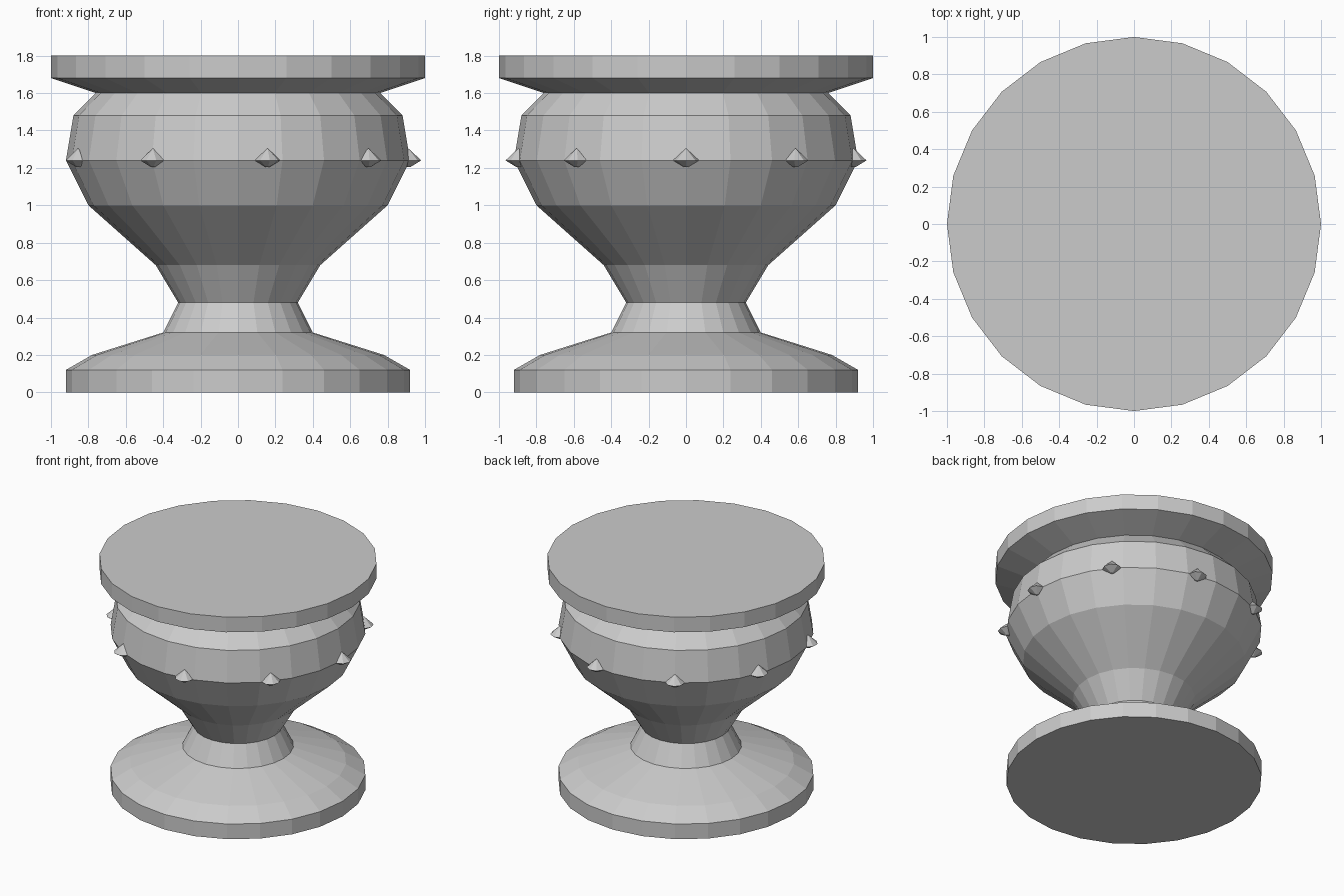
import bpy, math

if "Cube" in bpy.data.objects:
    bpy.data.objects.remove(bpy.data.objects["Cube"])

stone = bpy.data.materials.new("grey stone")
stone.diffuse_color = (0.6, 0.6, 0.6, 1)
stone.use_nodes = True
stone.node_tree.nodes["Principled BSDF"].inputs["Base Color"].default_value = stone.diffuse_color


def lathe(name, profile, sides, centre=(0, 0), turn=0.0):
    """Spin (radius, height) pairs into a closed faceted solid."""
    cx, cy = centre
    verts, faces = [], []
    for r, z in profile:
        for i in range(sides):
            a = turn + math.tau * i / sides
            verts.append((cx + r * math.cos(a), cy + r * math.sin(a), z))
    for k in range(len(profile) - 1):
        for i in range(sides):
            j = (i + 1) % sides
            faces.append((k * sides + i, k * sides + j,
                          (k + 1) * sides + j, (k + 1) * sides + i))
    last = (len(profile) - 1) * sides
    faces.append(tuple(reversed(range(sides))))
    faces.append(tuple(range(last, last + sides)))
    mesh = bpy.data.meshes.new(name)
    mesh.from_pydata(verts, [], faces)
    mesh.materials.append(stone)
    obj = bpy.data.objects.new(name, mesh)
    bpy.context.collection.objects.link(obj)
    return obj


# Foot, bowl and rim in one turned profile
lathe("pedestal_urn", [
    (0.92, 0.0), (0.92, 0.12), (0.78, 0.20), (0.40, 0.32),    # foot
    (0.32, 0.48), (0.44, 0.68), (0.80, 1.00), (0.92, 1.24),   # stem, bowl
    (0.88, 1.48), (0.76, 1.60), (1.0, 1.68), (1.0, 1.80),     # shoulder, rim
], 24)

# Nine pointed studs around the widest line of the bowl
for n in range(9):
    a = math.tau * n / 9
    lathe(f"stud_{n + 1}",
          [(0.012, 1.205), (0.07, 1.24), (0.002, 1.303)], 8,
          (0.91 * math.cos(a), 0.91 * math.sin(a)), a)
